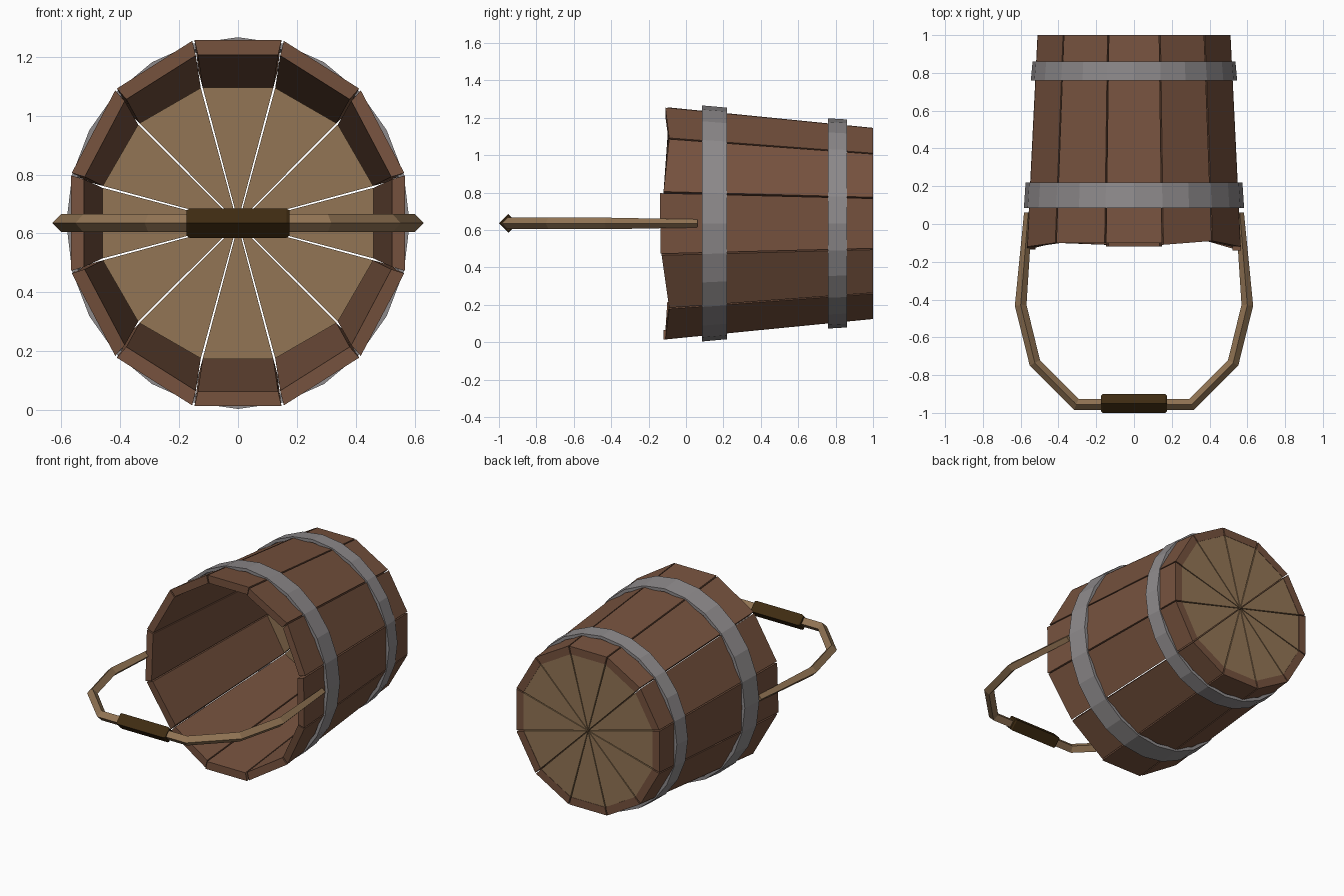
import bpy, bmesh, math
from mathutils import Vector

if "Cube" in bpy.data.objects:
    bpy.data.objects.remove(bpy.data.objects["Cube"])

ZC = 0.635  # height of the bucket axis


def material(name, rgb):
    m = bpy.data.materials.new(name)
    m.diffuse_color = (*rgb, 1)
    m.use_nodes = True
    m.node_tree.nodes["Principled BSDF"].inputs["Base Color"].default_value = m.diffuse_color
    return m


STAVE = material("stave_brown", (0.18, 0.084, 0.048))
PALE = material("pale_wood", (0.29, 0.178, 0.09))
STEEL = material("hoop_grey", (0.27, 0.255, 0.26))
DARK = material("grip_dark", (0.05, 0.025, 0.006))


def make(name, verts, faces, mat):
    me = bpy.data.meshes.new(name)
    me.from_pydata([tuple(v) for v in verts], [], faces)
    bm = bmesh.new()
    bm.from_mesh(me)
    bmesh.ops.recalc_face_normals(bm, faces=bm.faces)
    bm.to_mesh(me)
    bm.free()
    me.materials.append(mat)
    ob = bpy.data.objects.new(name, me)
    bpy.context.collection.objects.link(ob)
    return ob


def loft(name, rings, mat, closed=False):
    """Skin equal rings of points; cap the ends unless closed."""
    n, m = len(rings[0]), len(rings)
    verts = [v for r in rings for v in r]
    faces = []
    for i in range(m if closed else m - 1):
        j = (i + 1) % m
        faces += [(i * n + k, i * n + (k + 1) % n, j * n + (k + 1) % n, j * n + k) for k in range(n)]
    if not closed:
        faces += [tuple(range(n)), tuple((m - 1) * n + k for k in range(n))]
    return make(name, verts, faces, mat)


def polar(a, rx, rz, y):
    return Vector((rx * math.sin(a), y, ZC + rz * math.cos(a)))


# Staves and the floor wedge belonging to each; the mouth is slightly squashed in x
COS15 = math.cos(math.radians(15))
GAP = math.radians(0.4)
front_y = [(-.10, -.10), (-.11, -.09), (-.09, -.12), (-.14, -.135),
           (-.13, -.09), (-.09, -.11), (-.12, -.12), (-.11, -.10),
           (-.09, -.125), (-.135, -.12), (-.12, -.10), (-.10, -.10)]
for i, (y0, y1) in enumerate(front_y):
    a0 = math.radians(30 * i - 15) + GAP
    a1 = math.radians(30 * i + 15) - GAP
    ro, ri = 0.62 / COS15, 0.57 / COS15
    bo, bi = 0.51 / COS15, 0.46 / COS15
    front = [polar(a0, ro * .912, ro, y0), polar(a1, ro * .912, ro, y1),
             polar(a1, ri * .915, ri, y1), polar(a0, ri * .915, ri, y0)]
    back = [polar(a0, bo, bo, 1), polar(a1, bo, bo, 1), polar(a1, bi, bi, 1), polar(a0, bi, bi, 1)]
    loft(f"stave_{i}", [front, back], STAVE)
    wedge = [[polar((a0 + a1) / 2, .008, .008, y), polar(a0, bi, bi, y), polar(a1, bi, bi, y)]
             for y in (0.955, 0.998)]
    loft(f"floor_wedge_{i}", wedge, PALE)


# Metal hoops
def hoop(name, y0, y1, x0, x1, z0, z1, t=0.02, n=24):
    rings = []
    for k in range(n):
        a = 2 * math.pi * k / n
        rings.append([polar(a, x0, z0, y0), polar(a, x1, z1, y1),
                      polar(a, x1 - t, z1 - t, y1), polar(a, x0 - t, z0 - t, y0)])
    loft(name, rings, STEEL, closed=True)


hoop("mouth_hoop", 0.085, 0.22, 0.583, 0.574, 0.631, 0.619)
hoop("base_hoop", 0.76, 0.86, 0.546, 0.537, 0.562, 0.556)

# Bail handle: diamond section swept along a mirrored path
half = [(0.56, 0.06), (0.60, -0.43), (0.525, -0.735), (0.305, -0.955)]
path = [Vector((x, y, ZC)) for x, y in half] + [Vector((-x, y, ZC)) for x, y in reversed(half)]
rings = []
UP = Vector((0, 0, 1))
for i, p in enumerate(path):
    d0 = (p - path[max(i - 1, 0)]).normalized()
    d1 = (path[min(i + 1, len(path) - 1)] - p).normalized()
    side = (d0 + d1).normalized().cross(UP)
    r = 0.022 if i in (0, len(path) - 1) else 0.031
    rings.append([p + side * r, p + UP * r, p - side * r, p - UP * r])
loft("bail_handle", rings, PALE)

# Grip in the middle of the handle
grip = []
for x, r in ((-.175, .042), (-.165, .05), (.165, .05), (.175, .042)):
    c = Vector((x, -0.95, ZC))
    grip.append([c + Vector((0, -r, 0)), c + UP * r, c + Vector((0, r, 0)), c - UP * r])
loft("handle_grip", grip, DARK)
